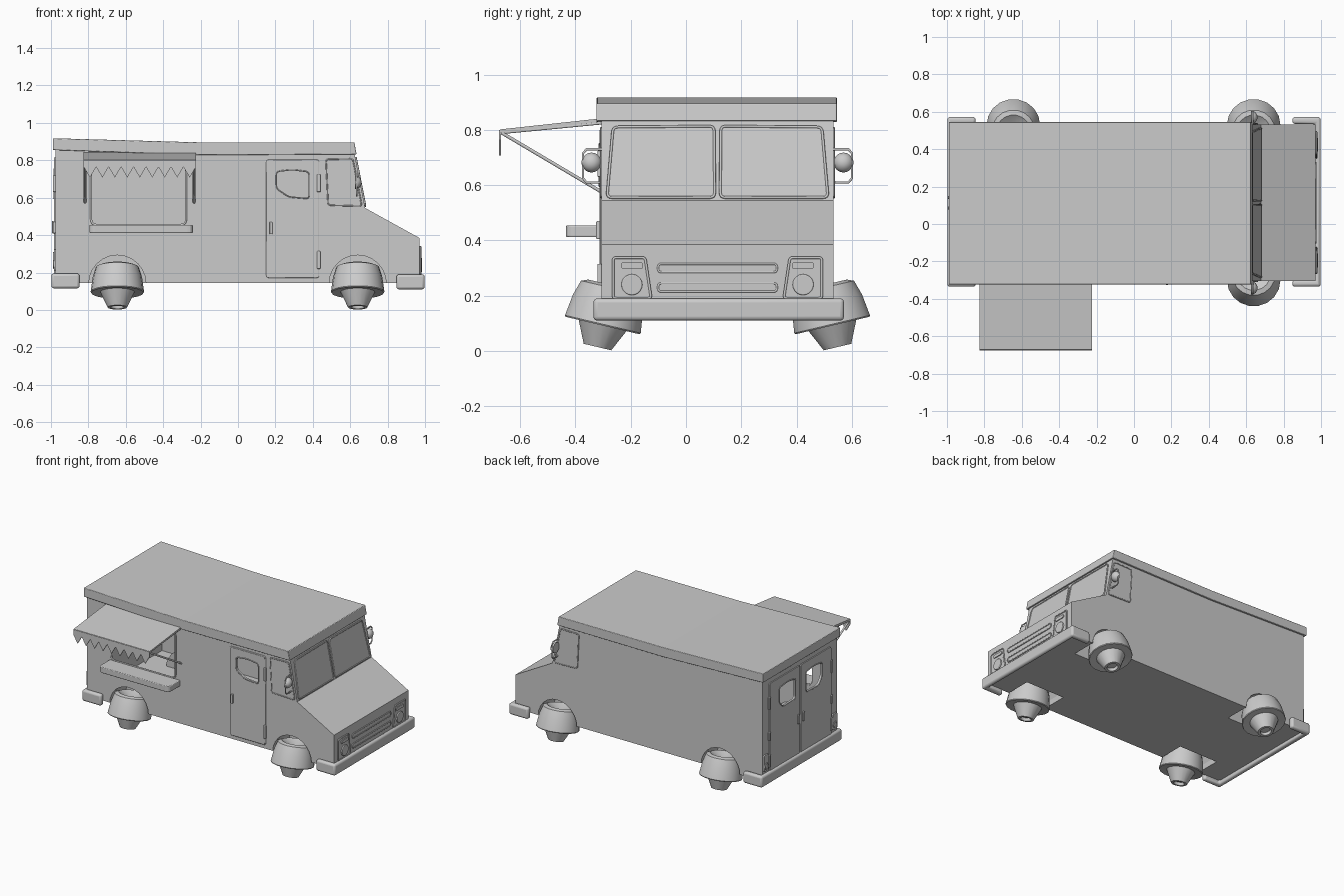
import bpy, bmesh, math
from mathutils import Vector

if "Cube" in bpy.data.objects:
    bpy.data.objects.remove(bpy.data.objects["Cube"])

X, Y, Z = Vector((1, 0, 0)), Vector((0, 1, 0)), Vector((0, 0, 1))
MID = 0.114                       # centre line of the body in y
NEAR, FAR = -0.305, 0.533         # side walls
BACK, NOSE = -0.975, 0.97


def finish(name, bm):
    bmesh.ops.recalc_face_normals(bm, faces=bm.faces)
    me = bpy.data.meshes.new(name)
    bm.to_mesh(me)
    bm.free()
    ob = bpy.data.objects.new(name, me)
    bpy.context.collection.objects.link(ob)
    return ob


def rounded(pts, r, n=4):
    """Fillet every corner of a 2D polygon."""
    out = []
    for i, p in enumerate(pts):
        p, a, b = Vector(p), Vector(pts[i - 1]), Vector(pts[(i + 1) % len(pts)])
        s, e = p + (a - p).normalized() * r, p + (b - p).normalized() * r
        for k in range(n + 1):
            t = k / n
            out.append(s * (1 - t) ** 2 + p * 2 * t * (1 - t) + e * t * t)
    return out


def rect(u0, u1, v0, v1):
    return [(u0, v0), (u1, v0), (u1, v1), (u0, v1)]


def circle(u, v, r, n=20):
    return [(u + r * math.cos(2 * math.pi * k / n), v + r * math.sin(2 * math.pi * k / n)) for k in range(n)]


def panel(name, pts, o, U, V, ext, bevel=0):
    """Polygon on the plane o + u*U + v*V, extruded along ext."""
    bm = bmesh.new()
    f = bm.faces.new([bm.verts.new(o + U * p[0] + V * p[1]) for p in pts])
    r = bmesh.ops.extrude_face_region(bm, geom=[f])
    bmesh.ops.translate(bm, vec=ext, verts=[g for g in r["geom"] if isinstance(g, bmesh.types.BMVert)])
    if f.is_valid and not any(len(e.link_faces) > 2 for e in f.edges):
        if all(len(e.link_faces) == 1 for e in f.edges):
            bm.faces.new(list(f.verts))
    ob = finish(name, bm)
    if bevel:
        m = ob.modifiers.new("bevel", "BEVEL")
        m.width, m.segments = bevel, 3
    return ob


def tube(name, pts, r, cyclic=False):
    cu = bpy.data.curves.new(name, "CURVE")
    cu.dimensions, cu.bevel_depth, cu.bevel_resolution = "3D", r, 1
    cu.use_fill_caps = True
    sp = cu.splines.new("POLY")
    sp.points.add(len(pts) - 1)
    for q, p in zip(sp.points, pts):
        q.co = (*p, 1)
    sp.use_cyclic_u = cyclic
    ob = bpy.data.objects.new(name, cu)
    bpy.context.collection.objects.link(ob)
    return ob


def rim(name, pts, o, U, V, r=0.005):
    return tube(name, [o + U * p[0] + V * p[1] for p in pts], r, True)


def apply(ob):
    bpy.context.view_layer.objects.active = ob
    for m in list(ob.modifiers):
        bpy.ops.object.modifier_apply(modifier=m.name)


def cut(ob, cutters):
    for c in cutters:
        m = ob.modifiers.new("cut", "BOOLEAN")
        m.object, m.operation, m.solver = c, "DIFFERENCE", "EXACT"
    apply(ob)


def lathe(name, prof, n):
    bm = bmesh.new()
    vs = [bm.verts.new((r, 0, z)) for r, z in prof]
    es = [bm.edges.new(p) for p in zip(vs, vs[1:])]
    bmesh.ops.spin(bm, geom=vs + es, axis=Z, cent=(0, 0, 0), angle=2 * math.pi, steps=n)
    bmesh.ops.remove_doubles(bm, verts=bm.verts, dist=1e-4)
    return finish(name, bm)


def smooth(ob, deg=30):
    bpy.ops.object.select_all(action="DESELECT")
    ob.select_set(True)
    bpy.context.view_layer.objects.active = ob
    bpy.ops.object.shade_smooth_by_angle(angle=math.radians(deg))


# body shell with wheel arches
body = panel("body", [(BACK, .145), (NOSE, .145), (NOSE, .385), (.68, .545), (.622, .84), (-.2, .84), (BACK, .868)],
             Y * NEAR, X, Z, Y * (FAR - NEAR))
WX = (-.645, .64)
cutters = [panel("cutter", circle(x, .14, .153, 24), Y * y, X, Z, Y * .22)
           for x in WX for y in (NEAR - .04, FAR - .18)]
cut(body, cutters)
m = body.modifiers.new("shell", "SOLIDIFY")
m.thickness, m.offset = .014, -1
apply(body)

# side door
side = Y * NEAR
door = panel("side_door", rounded(rect(.155, .43, .175, .80), .012), side, X, Z, Y * -.008)
rim("side_door_seal", rounded(rect(.155, .43, .175, .80), .012), side, X, Z, .005)
door_win = rounded([(.205, .74), (.29, .75), (.38, .738), (.38, .595), (.27, .605), (.205, .65)], .02)
serve_win = rounded(rect(-.785, -.278, .455, .79), .03)
c_door = panel("cutter", door_win, side - Y * .05, X, Z, Y * .1)
c_serve = panel("cutter", serve_win, side - Y * .05, X, Z, Y * .1)
rim("side_door_window_frame", door_win, side - Y * .008, X, Z, .004)
rim("serving_window_frame", serve_win, side, X, Z, .006)
panel("side_door_handle", rect(.168, .184, .405, .47), side, X, Z, Y * -.02, .004)
for z in (.22, .63):
    panel("side_door_hinge", rect(.423, .441, z, z + .095), side, X, Z, Y * -.016, .004)

# rear doors, hinges, handles and tail lights
rear, c_rear, rear_doors = X * BACK, [], []
for s in (-1, 1):
    o, U = rear + Y * MID, Y * s
    rear_doors.append(panel("rear_door", rounded(rect(.006, .345, .175, .815), .01), o, U, Z, X * -.008))
    win = rounded([(.06, .60), (.20, .595), (.24, .64), (.24, .745), (.15, .755), (.06, .745)], .02)
    c_rear.append(panel("cutter", win, o - X * .05, U, Z, X * .1))
    rim("rear_window_frame", win, o - X * .008, U, Z, .004)
    panel("rear_door_handle", rect(.02, .036, .41, .475), o, U, Z, X * -.02, .004)
    for z in (.22, .41, .63):
        panel("rear_door_hinge", rect(.338, .356, z, z + (.06 if z == .41 else .09)), o, U, Z, X * -.015, .004)
    panel("tail_light", rounded(rect(.362, .41, .21, .325), .01), o, U, Z, X * -.01)
    rim("tail_light_ring", circle(.386, .245, .02, 14), o - X * .01, U, Z, .004)
cut(body, [c_door, c_serve] + c_rear)
cut(door, [c_door])
for d, c in zip(rear_doors, c_rear):
    cut(d, [c])
for c in cutters + c_rear + [c_door, c_serve]:
    bpy.data.objects.remove(c)

# roof slab
panel("roof", [(-.99, .918), (-.2, .896), (.622, .896), (.634, .832), (-.2, .828), (-.99, .855)],
      Y * -.324, X, Z, Y * .87, .004)

# windscreen halves on the sloped front
slope = (Vector((.622, 0, .84)) - Vector((.68, 0, .545))).normalized()
slope = slope / slope.z
out = Vector((slope.z, 0, -slope.x)).normalized()
for s in (-1, 1):
    o = Vector((.68, MID, .545))
    pts = rounded([(.01, .01), (.40, .01), (.378, .265), (.012, .268)], .018)
    panel("windscreen", pts, o, Y * s, slope, out * .004)
    rim("windscreen_seal", pts, o + out * .003, Y * s, slope, .005)

# cab side windows and wing mirrors
for s, y in ((-1, NEAR), (1, FAR)):
    pts = rounded([(.47, .805), (.614, .808), (.662, .555), (.482, .56)], .015)
    panel("cab_window", pts, Y * y, X, Z, Y * s * .004)
    rim("cab_window_seal", pts, Y * (y + s * .002), X, Z, .004)
    arm = [(-.005, .73), (.055, .73), (.068, .715), (.068, .625), (.055, .61), (-.005, .61)]
    tube("mirror_bracket", [(.635, y + s * u, v) for u, v in arm], .005)
    disc = lathe("wing_mirror", [(0, -.01), (.036, -.01), (.036, 0), (.026, .016), (.01, .024), (0, .024)], 18)
    disc.location = (.635, y + s * .037, .682)
    disc.rotation_euler = (0, math.pi / 2, 0)
    smooth(disc, 40)

# grille bars and headlight panels
nose = Vector((NOSE, MID, 0))
for z in (.215, .285):
    pts = rounded(rect(-.215, .215, z, z + .03), .012)
    panel("grille_bar", pts, nose, Y, Z, X * .004)
    rim("grille_bar_frame", pts, nose + X * .003, Y, Z, .004)
for s in (-1, 1):
    pts = rounded([(.24, .19), (.378, .19), (.378, .338), (.262, .338)], .012)
    panel("headlight_panel", pts, nose, Y * s, Z, X * .006)
    rim("headlight_panel_frame", pts, nose + X * .005, Y * s, Z, .005)
    panel("headlight", circle(.31, .24, .038), nose, Y * s, Z, X * .014, .004)
    panel("indicator", rounded(rect(.27, .348, .298, .32), .006), nose, Y * s, Z, X * .012)

# wrap-around bumpers
for name, s, z in (("front_bumper", 1, .11), ("rear_bumper", -1, .115)):
    pts = [(.847, -.335), (.998, -.335), (.998, .572), (.847, .572),
           (.847, .535), (.968, .535), (.968, -.30), (.847, -.30)]
    smooth(panel(name, pts, Z * z, X * s, Y, Z * .08, .014), 40)

# tilted wheels: dished tyre with a conical hub underneath
prof = [(0, .115), (.03, .12), (.09, .15), (.115, .14), (.132, .085), (.143, .005), (.14, 0),
        (.092, .004), (.052, -.08), (.036, -.08), (.032, -.06), (0, -.06)]
for x in WX:
    for s in (-1, 1):
        w = lathe("wheel", prof, 18)
        w.location = (x, MID + s * .416, .092)
        w.rotation_euler = (s * .232, 0, 0)
        smooth(w, 25)

# serving shelf
panel("serving_shelf", [(-.795, NEAR)] + rounded([(-.795, -.435), (-.24, -.435)] + [(-.24, -.25), (-.795, -.25)], .03)[:10]
      [0:10] + [(-.24, NEAR)], Z * .412, X, Y, Z * .042, .005)

# awning with zigzag valance and struts
panel("awning", [(NEAR, .842), (-.672, .802), (-.676, .79), (NEAR, .828)], X * -.825, Y, Z, X * .6)
teeth = 9
zig = [(-.825 + .6 * k / (2 * teeth), .765 if k % 2 == 0 else .708) for k in range(2 * teeth + 1)]
panel("awning_valance", [(-.225, .80), (-.825, .80)] + zig, Y * -.676, X, Z, Y * .007)
for x in (-.818, -.235):
    tube("awning_strut", [(x, -.668, .79), (x, NEAR, .575)], .007)
    tube("awning_side_rail", [(x, -.668, .79), (x, NEAR, .825)], .006)
